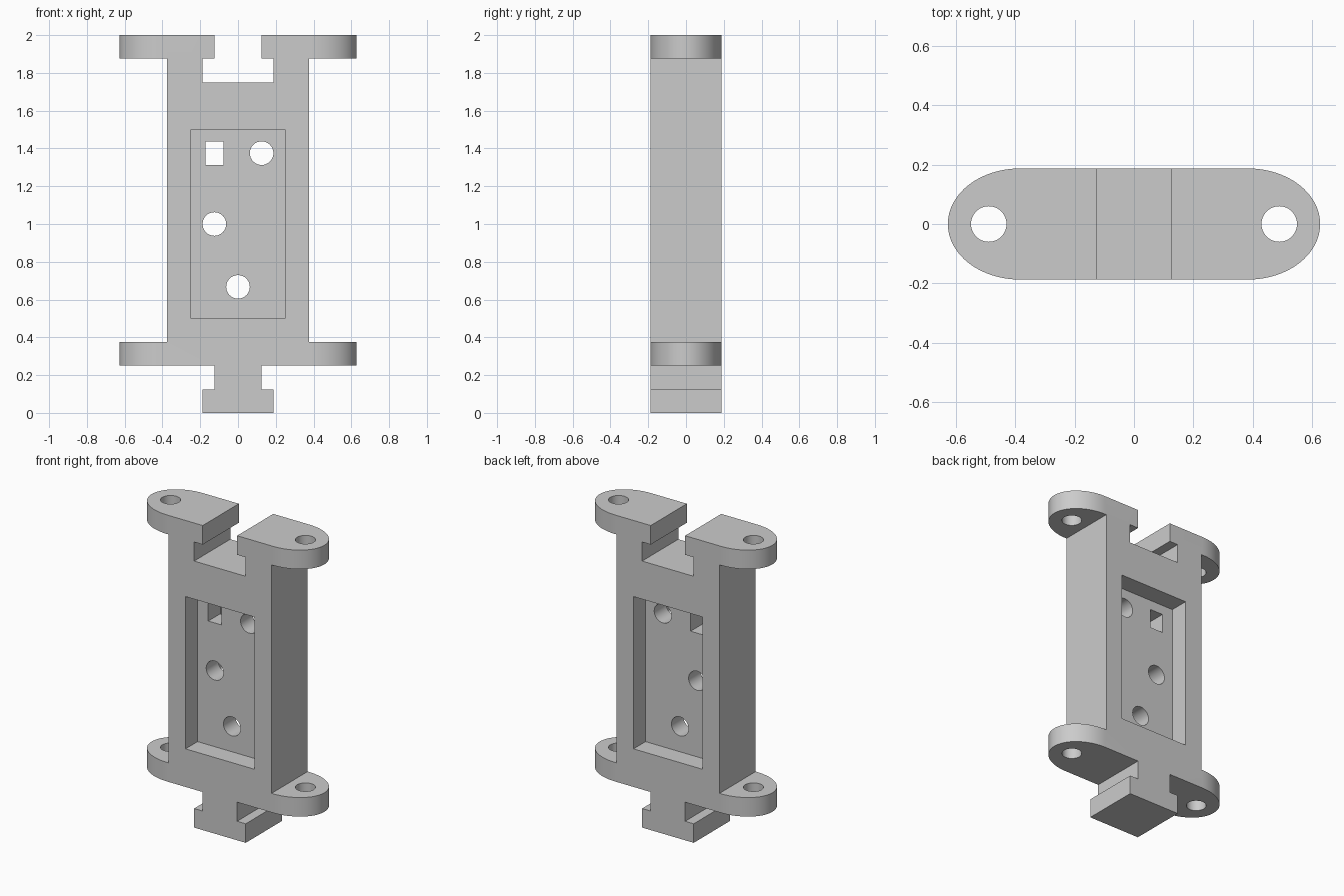
import bpy, bmesh
from math import cos, sin, pi
from mathutils import Matrix

if "Cube" in bpy.data.objects:
    bpy.data.objects.remove(bpy.data.objects["Cube"])

grey = bpy.data.materials.new("plain grey")
grey.use_nodes = True
colour = (0.6, 0.6, 0.6, 1)
grey.diffuse_color = colour
grey.node_tree.nodes["Principled BSDF"].inputs["Base Color"].default_value = colour

HALF_DEPTH = 0.1875


def prism(name, outline, axis, start, end):
    """Extrude a 2D outline along y (outline in x, z) or z (outline in x, y)."""
    def place(p, t):
        return (p[0], t, p[1]) if axis == "y" else (p[0], p[1], t)
    bm = bmesh.new()
    face = bm.faces.new([bm.verts.new(place(p, start)) for p in outline])
    new = bmesh.ops.extrude_face_region(bm, geom=[face])["geom"]
    for v in new:
        if isinstance(v, bmesh.types.BMVert):
            v.co["xyz".index(axis)] = end
    bmesh.ops.recalc_face_normals(bm, faces=bm.faces)
    mesh = bpy.data.meshes.new(name)
    bm.to_mesh(mesh)
    bm.free()
    obj = bpy.data.objects.new(name, mesh)
    bpy.context.collection.objects.link(obj)
    mesh.materials.append(grey)
    return obj


def rect(x, z, w, h):
    return [(x + sx * w / 2, z + sz * h / 2)
            for sx, sz in ((-1, -1), (1, -1), (1, 1), (-1, 1))]


def circle(x, y, r, n=32):
    return [(x + r * cos(2 * pi * i / n), y + r * sin(2 * pi * i / n))
            for i in range(n)]


# Front silhouette: foot, neck, ears, body and the matching top slot
side = [(0.1875, 0), (0.1875, 0.125), (0.125, 0.125), (0.125, 0.25),
        (0.7, 0.25), (0.7, 0.375), (0.375, 0.375), (0.375, 1.875),
        (0.7, 1.875), (0.7, 2), (0.125, 2), (0.125, 1.875),
        (0.1875, 1.875), (0.1875, 1.75)]
outline = side + [(-x, z) for x, z in reversed(side)]
bracket = prism("bracket_body", outline, "y", -0.3, 0.3)

# Rounded plan shape that trims the stock to depth and rounds the ears
steps = 32
plan = []
for sign in (1, -1):
    for i in range(steps + 1):
        a = -pi / 2 + pi * i / steps
        plan.append((sign * (0.385 + 0.243 * cos(a)), sign * HALF_DEPTH * sin(a)))
trims = [("INTERSECT", prism("plan_trim", plan, "z", -0.1, 2.1))]

# Recessed pockets, front and back
for name, s in (("front_pocket", -1), ("back_pocket", 1)):
    trims.append(("DIFFERENCE", prism(name, rect(0, 1, 0.5, 1), "y",
                                      s * 0.0625, s * 0.4)))

# Holes through the thin centre panel
panel_holes = [rect(-0.125, 1.375, 0.095, 0.125)]
panel_holes += [circle(x, z, 0.0625) for x, z in
                ((0.125, 1.375), (-0.125, 1), (0, 0.667))]
for hole in panel_holes:
    trims.append(("DIFFERENCE", prism("panel_hole", hole, "y", -0.12, 0.12)))

# Screw holes down through both pairs of ears
for x in (-0.49, 0.49):
    trims.append(("DIFFERENCE", prism("ear_hole", circle(x, 0, 0.06), "z", -0.1, 2.1)))

# Apply every cut, then remove the cutters
bpy.ops.object.select_all(action="DESELECT")
bpy.context.view_layer.objects.active = bracket
bracket.select_set(True)
for operation, cutter in trims:
    cutter.hide_render = True
    mod = bracket.modifiers.new(cutter.name, "BOOLEAN")
    mod.operation, mod.solver, mod.object = operation, "EXACT", cutter
    bpy.ops.object.modifier_apply(modifier=mod.name)
    bpy.data.objects.remove(cutter)

bpy.ops.object.shade_smooth_by_angle()
